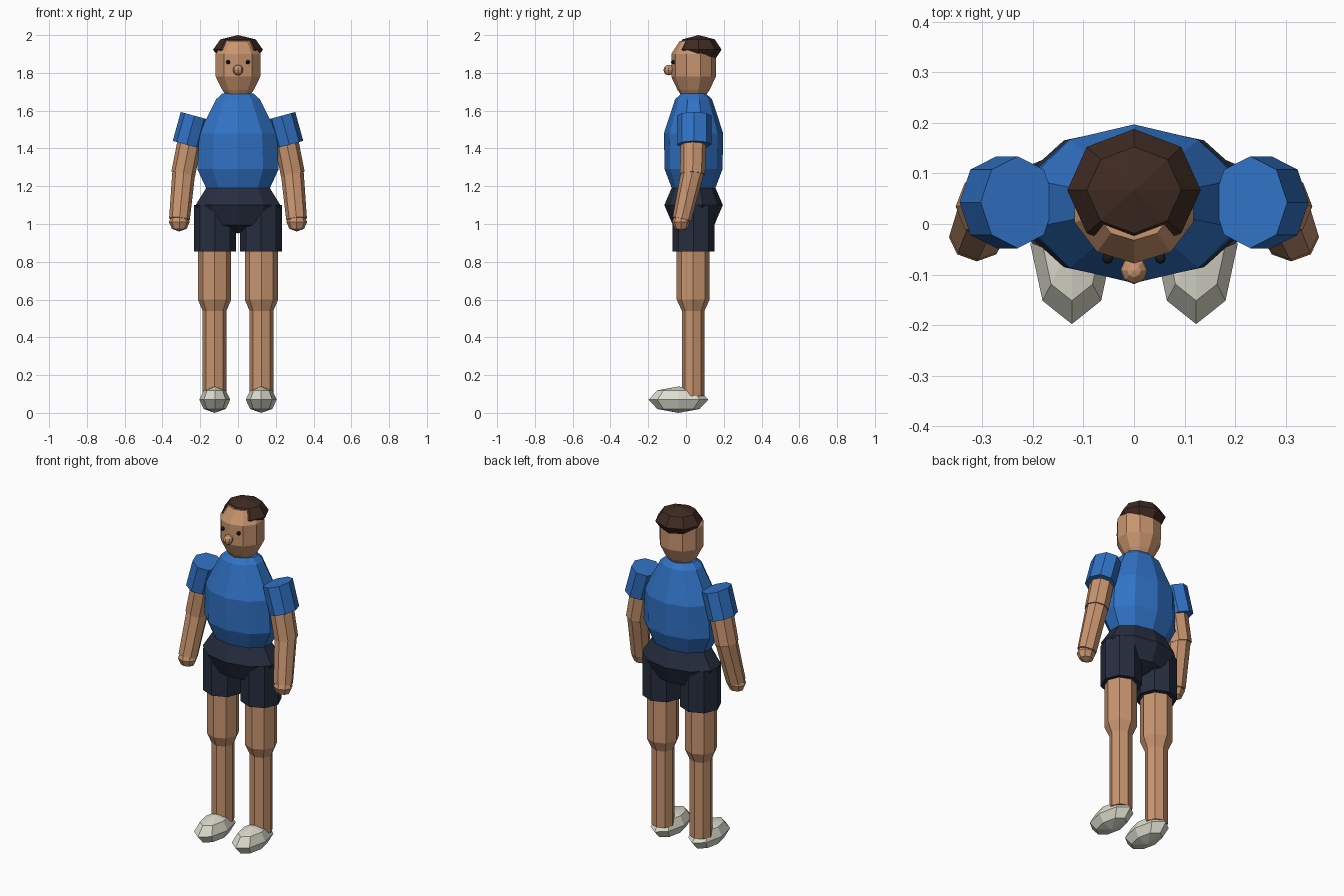
import bpy, bmesh
from math import pi, sin, cos
from mathutils import Vector

if "Cube" in bpy.data.objects:
    bpy.data.objects.remove(bpy.data.objects["Cube"])


def material(name, rgb):
    m = bpy.data.materials.new(name)
    m.diffuse_color = (*rgb, 1)
    m.use_nodes = True
    m.node_tree.nodes["Principled BSDF"].inputs["Base Color"].default_value = m.diffuse_color
    return m


SKIN = material("skin", (0.58, 0.30, 0.16))
SHIRT = material("blue_cloth", (0.03, 0.17, 0.56))
SHORTS = material("dark_cloth", (0.02, 0.027, 0.05))
HAIR = material("hair_brown", (0.05, 0.024, 0.016))
SHOE = material("shoe_white", (0.72, 0.72, 0.62))
BLACK = material("eye_black", (0.01, 0.01, 0.01))


def loft(name, mat, sections, segs=8, axis=(0, 0, 1)):
    """Closed faceted skin through sections (centre, rx, ry) across an axis."""
    d = Vector(axis).normalized()
    u = Vector((0, 1, 0)).cross(d).normalized()
    v = d.cross(u)
    bm = bmesh.new()
    rings = []
    for c, rx, ry in sections:
        ring = []
        for i in range(segs):
            a = -pi / 2 + 2 * pi * i / segs
            ring.append(bm.verts.new(Vector(c) + u * rx * cos(a) + v * ry * sin(a)))
        rings.append(ring)
    for lo, hi in zip(rings, rings[1:]):
        for i in range(segs):
            j = (i + 1) % segs
            bm.faces.new((lo[i], lo[j], hi[j], hi[i]))
    bm.faces.new(rings[0])
    bm.faces.new(rings[-1])
    bmesh.ops.remove_doubles(bm, verts=bm.verts, dist=1e-5)
    bmesh.ops.recalc_face_normals(bm, faces=bm.faces)
    me = bpy.data.meshes.new(name)
    bm.to_mesh(me)
    bm.free()
    me.materials.append(mat)
    ob = bpy.data.objects.new(name, me)
    bpy.context.collection.objects.link(ob)
    return ob


def ball(name, mat, c, r, segs=8, rings=4):
    secs = []
    for k in range(rings + 1):
        t = -pi / 2 + pi * k / rings
        s = 0 if k in (0, rings) else cos(t)
        secs.append(((c[0], c[1], c[2] + r[2] * sin(t)), r[0] * s, r[1] * s))
    return loft(name, mat, secs, segs)


def upright(name, mat, x, y, profile, segs):
    return loft(name, mat, [((x, y, z), rx, ry) for z, rx, ry in profile], segs)


def tube(name, mat, a, b, ra, rb, segs=8):
    return loft(name, mat, [(a, *ra), (b, *rb)], segs, Vector(a) - Vector(b))


# Torso and hips
upright("shirt", SHIRT, 0, 0.04,
        [(1.17, 0.168, 0.108), (1.29, 0.226, 0.153), (1.48, 0.217, 0.157),
         (1.66, 0.122, 0.098), (1.69, 0.088, 0.066)], 10)
ball("shorts_hips", SHORTS, (0, 0.04, 1.10), (0.236, 0.155, 0.15), 10)

# Head
upright("neck", SKIN, 0, 0.04, [(1.62, 0.062, 0.062), (1.74, 0.062, 0.062)], 8)
upright("head", SKIN, 0, 0.04,
        [(1.685, 0.07, 0.068), (1.71, 0.088, 0.085), (1.78, 0.124, 0.118),
         (1.90, 0.124, 0.118), (1.97, 0.078, 0.072)], 10)
ball("hair", HAIR, (0, 0.067, 1.923), (0.132, 0.121, 0.077))
ball("nose", SKIN, (0, -0.092, 1.815), (0.027, 0.027, 0.028), 8, 6)

for side, s in (("right", -1), ("left", 1)):
    # Eyes
    ball(side + "_eye", BLACK, (s * 0.052, -0.068, 1.857), (0.011, 0.011, 0.011), 8, 6)
    # Arms
    tube(side + "_sleeve", SHIRT, (s * 0.23, 0.043, 1.573), (s * 0.272, 0.043, 1.42),
         (0.076, 0.091), (0.076, 0.091))
    tube(side + "_upper_arm", SKIN, (s * 0.232, 0.042, 1.56), (s * 0.29, 0.035, 1.265),
         (0.064, 0.07), (0.064, 0.066))
    tube(side + "_forearm", SKIN, (s * 0.286, 0.037, 1.285), (s * 0.31, -0.022, 1.025),
         (0.061, 0.061), (0.055, 0.05))
    ball(side + "_hand", SKIN, (s * 0.311, -0.026, 1.01), (0.055, 0.048, 0.05))
    # Legs
    upright(side + "_shorts_leg", SHORTS, s * 0.122, 0.04,
            [(0.855, 0.112, 0.111), (1.10, 0.112, 0.111)], 8)
    upright(side + "_leg", SKIN, s * 0.124, 0.038,
            [(0.09, 0.063, 0.06), (0.54, 0.063, 0.06), (0.60, 0.088, 0.087),
             (1.0, 0.088, 0.087)], 8)
    # Shoes
    ball(side + "_shoe", SHOE, (s * 0.123, -0.04, 0.07), (0.082, 0.158, 0.07))
